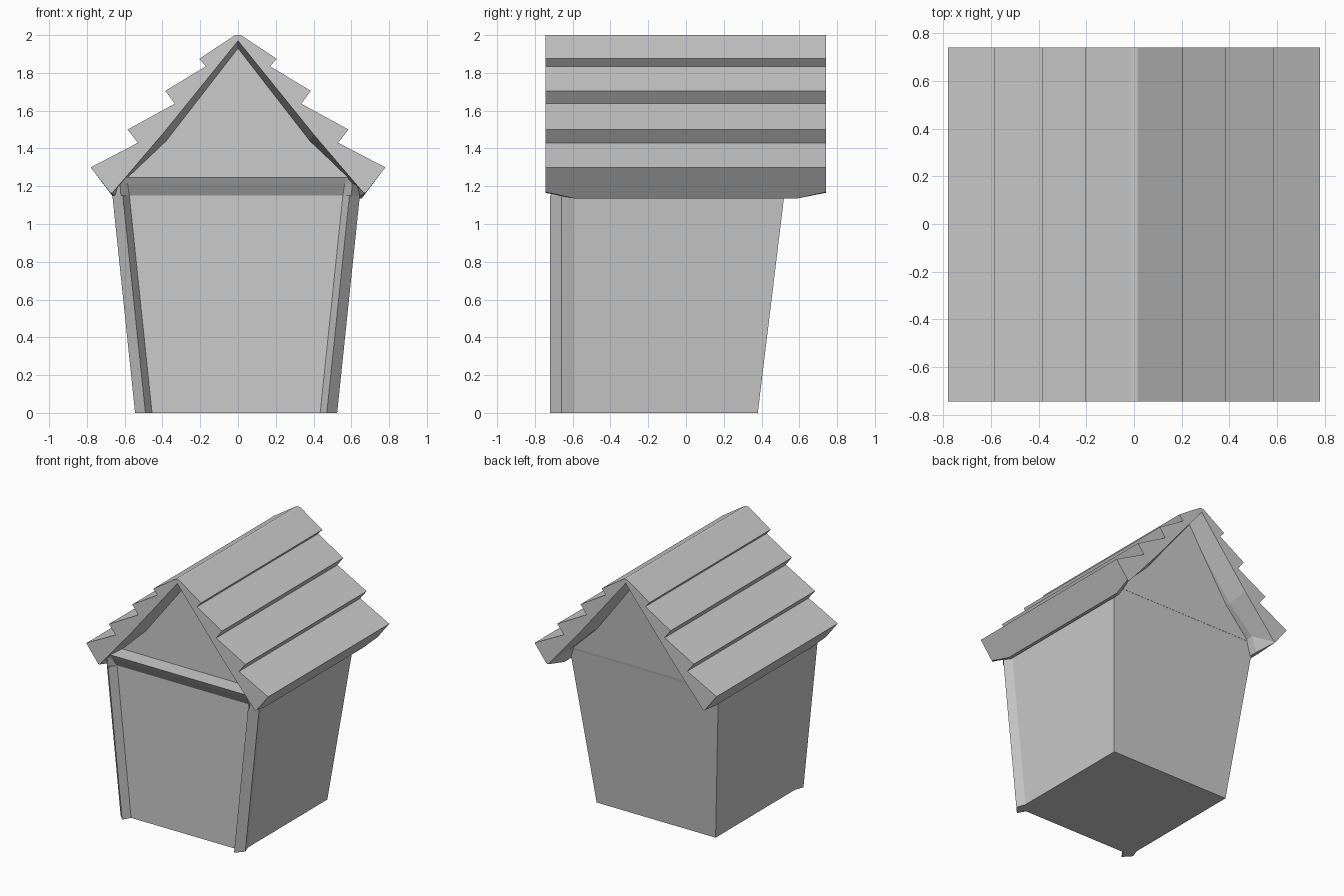
import bpy

if "Cube" in bpy.data.objects:
    bpy.data.objects.remove(bpy.data.objects["Cube"])


def mirror_profile(half, cx=0.0):
    """Close a right-hand half profile by mirroring it about x = cx."""
    right = [(cx + p[0], *p[1:]) for p in half]
    left = [(cx - p[0], *p[1:]) for p in reversed(half) if p[0] > 1e-6]
    return right + left


def loft(name, rings):
    """Skin a list of equal-length point rings and cap both ends."""
    n = len(rings[0])
    verts = [p for ring in rings for p in ring]
    faces = [list(range(n))[::-1], list(range(n * (len(rings) - 1), n * len(rings)))]
    for r in range(len(rings) - 1):
        for i in range(n):
            j = (i + 1) % n
            faces.append([r * n + i, r * n + j, (r + 1) * n + j, (r + 1) * n + i])
    mesh = bpy.data.meshes.new(name)
    mesh.from_pydata(verts, [], faces)
    obj = bpy.data.objects.new(name, mesh)
    bpy.context.collection.objects.link(obj)
    bpy.context.view_layer.objects.active = obj
    # Consistent outward normals
    bpy.ops.object.mode_set(mode='EDIT')
    bpy.ops.mesh.select_all(action='SELECT')
    bpy.ops.mesh.normals_make_consistent(inside=False)
    bpy.ops.object.mode_set(mode='OBJECT')
    return obj


CX = -0.01  # the walls sit slightly left of the roof centre


def wall_ring(z, shift, back):
    # inner post edge, post ridge, outer post edge, wall start, back corner
    half = [(0.445, -0.66), (0.48, -0.72), (0.535, -0.66), (0.51, -0.59), (0.51, back)]
    return [(x, y, z) for x, y in mirror_profile([(x + shift, y) for x, y in half], CX)]


# Tapered walls with ridged front corner posts
loft("walls", [wall_ring(0, 0, 0.38), wall_ring(1.15, 0.12, 0.52)])

# Front lintel above the wall, leaning outward to a ledge
lintel_low = [(0.565, -0.66), (0.61, -0.715), (0.655, -0.66), (0.63, -0.57), (0.63, 0.52)]
lintel_mid = [(0.60, -0.70), (0.615, -0.715), (0.64, -0.66), (0.63, -0.57), (0.625, 0.528)]
lintel_top = [(0.58, -0.72), (0.585, -0.72), (0.60, -0.66), (0.60, -0.57), (0.60, 0.535)]
lintel_mid[0] = (0.575, -0.70)
loft("lintel", [[(x, y, z) for x, y in mirror_profile(h, CX)]
                for h, z in ((lintel_low, 1.15), (lintel_mid, 1.215), (lintel_top, 1.25))])

# Gable block closing the front and back under the roof
gable_half = [(0.61, 1.235), (0.39, 1.45), (0.0, 1.945)]
gable = mirror_profile(gable_half)
loft("gable", [[(x, -0.59, z) for x, z in gable],
               [(x, 0.535 + (z - 1.25) * 0.1, z) for x, z in gable]])

# Stepped roof; its underside slants inward to meet the gables
steps = [(0.015, 2.0), (0.205, 1.875), (0.17, 1.835), (0.385, 1.705), (0.335, 1.637),
         (0.585, 1.5), (0.53, 1.43), (0.78, 1.30)]
rim = [(0.68, 1.17), (0.665, 1.165), (0.40, 1.475), (0.0, 1.97)]
under = [(0.655, 1.135), (0.63, 1.135), (0.585, 1.245), (0.38, 1.44), (0.0, 1.93)]
rim.insert(1, (0.675, 1.165))
roof = [[(x, y, z) for x, z in mirror_profile(steps + inner)]
        for y, inner in ((-0.745, rim), (-0.59, under), (0.59, under), (0.74, rim))]
loft("roof", roof)
